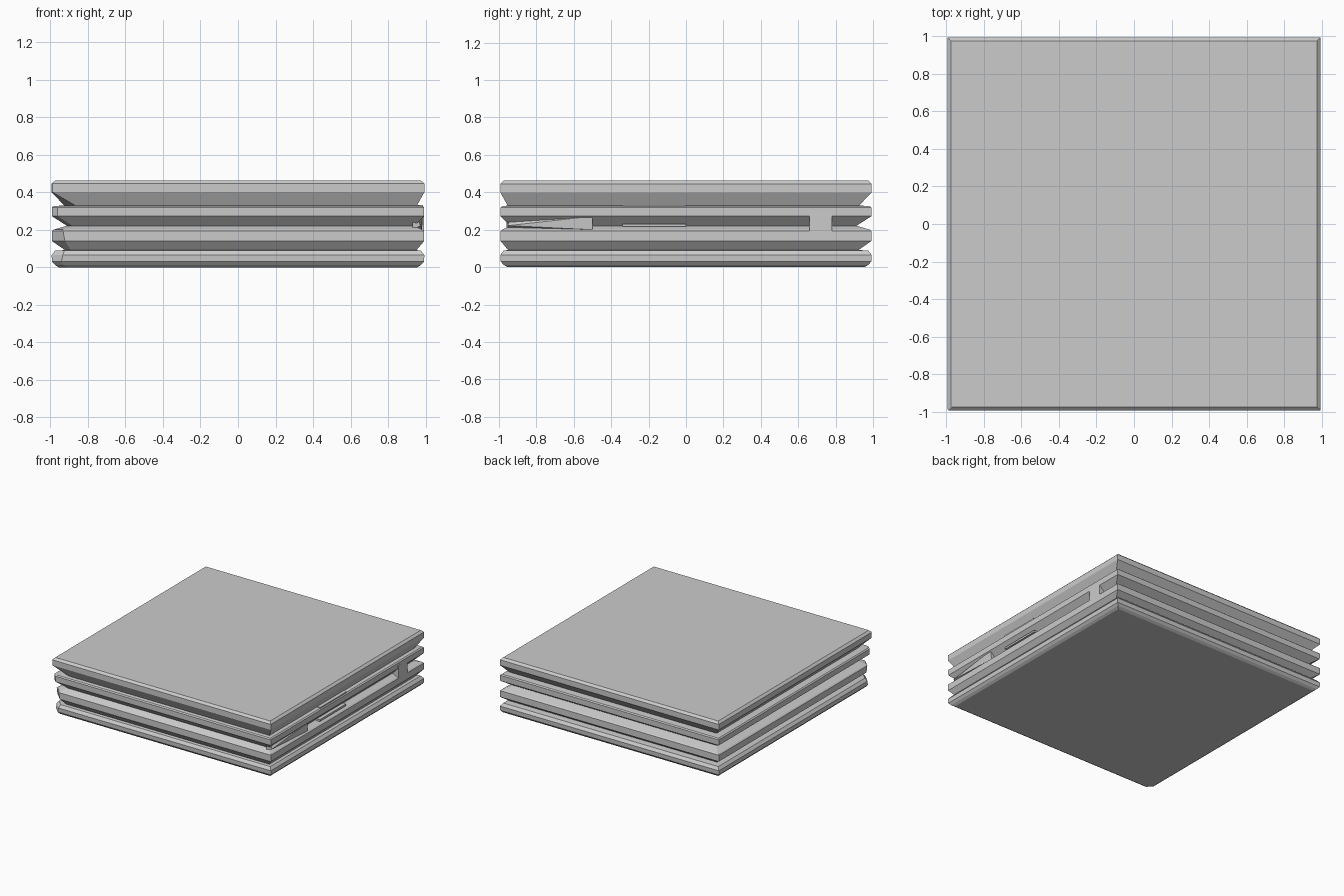
import bpy, bmesh
from mathutils import Vector

if "Cube" in bpy.data.objects:
    bpy.data.objects.remove(bpy.data.objects["Cube"])


def ring_points(inset_fr, inset_bl, cut):
    """Square outline; the front left corner can be broken off by 'cut'."""
    h = 0.995
    r, f = h - inset_fr, -h + inset_fr
    l, b = -h + inset_bl, h - inset_bl
    return [(l + cut, f), (r, f), (r, b), (l, b), (l, f + cut)]


def slab(name, rings):
    """Loft stacked outlines: (z, front/right inset, back/left inset, cut)."""
    bm = bmesh.new()
    loops = []
    for z, fr, bl, cut in rings:
        loops.append([bm.verts.new((x, y, z)) for x, y in ring_points(fr, bl, cut)])
    bm.faces.new(list(reversed(loops[0])))
    bm.faces.new(loops[-1])
    for a, b in zip(loops, loops[1:]):
        for i in range(5):
            j = (i + 1) % 5
            bm.faces.new((a[i], a[j], b[j], b[i]))
    finish(name, bm)


def finish(name, bm):
    bmesh.ops.recalc_face_normals(bm, faces=bm.faces)
    me = bpy.data.meshes.new(name)
    bm.to_mesh(me)
    bm.free()
    bpy.context.collection.objects.link(bpy.data.objects.new(name, me))


def block(name, lo, hi):
    lo, hi = Vector(lo), Vector(hi)
    bm = bmesh.new()
    bmesh.ops.create_cube(bm, size=1)
    for v in bm.verts:
        v.co = Vector((v.co[i] * (hi[i] - lo[i]) + (lo[i] + hi[i]) / 2 for i in range(3)))
    finish(name, bm)


def wedge(name, pts):
    bm = bmesh.new()
    bmesh.ops.convex_hull(bm, input=[bm.verts.new(p) for p in pts])
    finish(name, bm)


# Four stacked slabs with undercut lower edges
slab("bottom_slab", [(0.0, 0.04, 0.04, 0.05), (0.012, 0.02, 0.02, 0.04),
                     (0.03, 0.004, 0.004, 0.05), (0.065, 0.002, 0.002, 0.06),
                     (0.088, 0.02, 0.02, 0.05), (0.092, 0.05, 0.08, 0.03)])
slab("third_slab", [(0.09, 0.045, 0.075, 0.03), (0.14, 0.003, 0.003, 0.07),
                    (0.192, 0.003, 0.003, 0.06), (0.2, 0.012, 0.012, 0.05),
                    (0.222, 0.06, 0.085, 0.03)])
slab("second_slab", [(0.22, 0.055, 0.085, 0.03), (0.272, 0.004, 0.004, 0.03),
                     (0.318, 0.003, 0.003, 0.03), (0.326, 0.012, 0.012, 0.03),
                     (0.33, 0.05, 0.08, 0.03)])
slab("top_slab", [(0.328, 0.042, 0.07, 0.06), (0.4, 0.002, 0.002, 0.005),
                  (0.445, 0.002, 0.002, 0.005), (0.462, 0.02, 0.02, 0.005)])

# Tab bridging the gap on the right side
block("side_tab", (0.9, 0.66, 0.19), (0.992, 0.78, 0.3))

# Thin chips lying in the right side gaps
block("upper_chip", (0.9, -0.34, 0.322), (0.985, 0.0, 0.333))
block("lower_chip", (0.9, -0.34, 0.216), (0.98, 0.0, 0.231))

# Filled corner of the middle gap
wedge("right_gap_wedge", [(0.93, -0.96, 0.2), (0.975, -0.95, 0.222), (0.985, -0.5, 0.272),
                          (0.93, -0.5, 0.2), (0.98, -0.5, 0.2), (0.93, -0.96, 0.272)])
wedge("front_gap_wedge", [(0.8, -0.94, 0.22), (0.97, -0.94, 0.22), (0.9, -0.985, 0.272),
                          (0.8, -0.94, 0.272), (0.97, -0.95, 0.24)])
